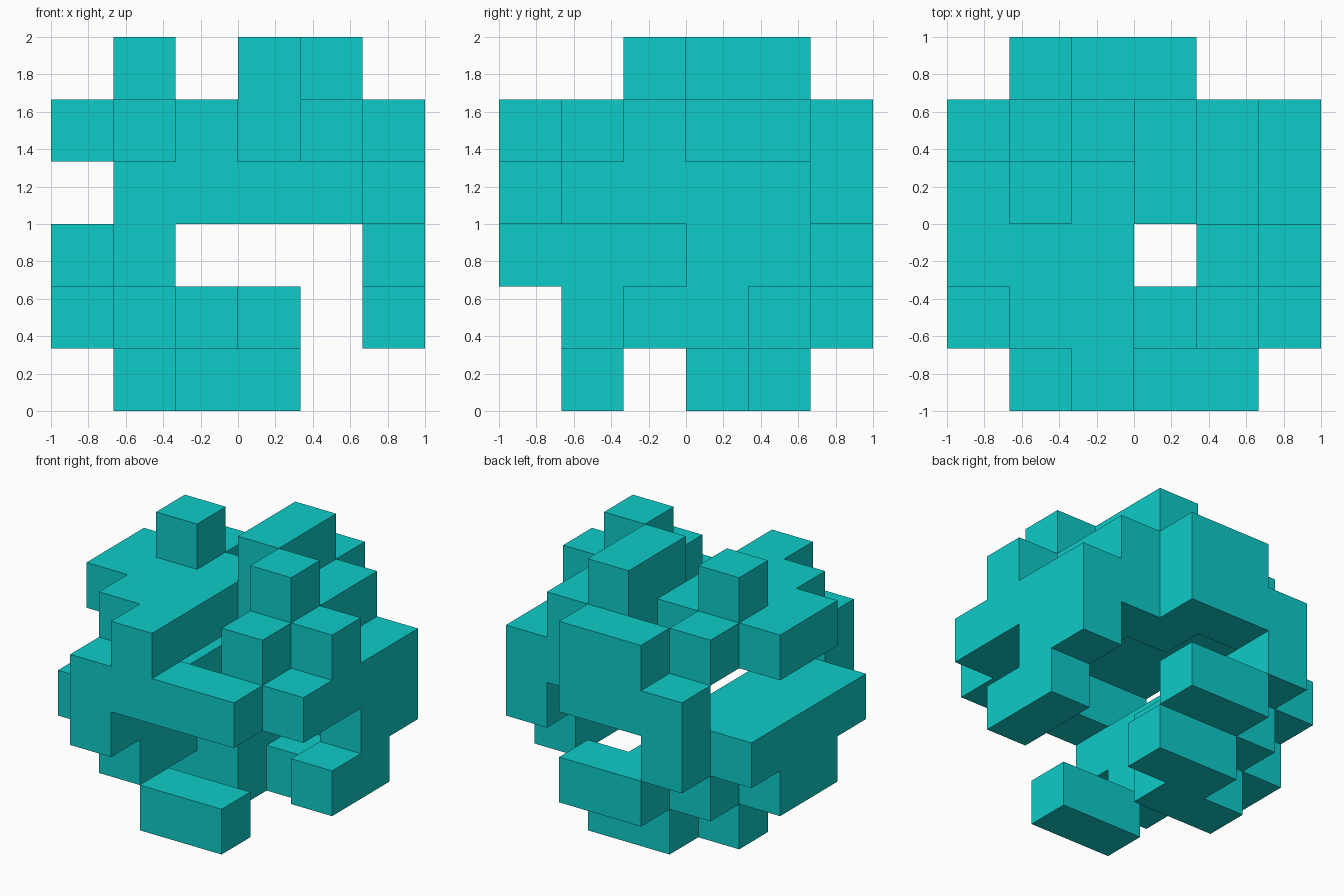
import bpy, bmesh
from mathutils import Vector

if "Cube" in bpy.data.objects:
    bpy.data.objects.remove(bpy.data.objects["Cube"])

# Layer maps, bottom to top; each row runs along x, first row is the back (+y)
LAYERS = [
    ["......", "..##..", ".##...", "......", "..##..", "......"],
    ["..##..", ".##...", "###..#", "##...#", ".#....", "......"],
    [".#....", "##...#", "##...#", "##....", "##....", ".#...."],
    [".###..", "...###", "....##", "....##", "....##", ".####."],
    ["..##..", ".#.##.", "#####.", "###.##", ".##.#.", "..#..."],
    ["......", "...#..", ".#.#..", "....#.", "......", "......"],
]
N = 6
CELL = 2.0 / N

cells = {(x, N - 1 - r, z)
         for z, rows in enumerate(LAYERS)
         for r, row in enumerate(rows)
         for x, c in enumerate(row) if c == "#"}

# Outer skin: one square wherever a filled cell meets empty space
bm = bmesh.new()
for cell in sorted(cells):
    for axis in range(3):
        for side in (-1, 1):
            near = list(cell)
            near[axis] += side
            if tuple(near) in cells:
                continue
            u, v = (axis + 1) % 3, (axis + 2) % 3
            ring = []
            for du, dv in ((0, 0), (1, 0), (1, 1), (0, 1)):
                p = Vector(cell)
                p[axis] += (side + 1) // 2
                p[u] += du
                p[v] += dv
                ring.append(bm.verts.new((p - Vector((N / 2, N / 2, 0))) * CELL))
            bm.faces.new(ring if side > 0 else ring[::-1])
bmesh.ops.remove_doubles(bm, verts=bm.verts, dist=1e-4)

# Merge coplanar squares into clean flat faces
bmesh.ops.dissolve_limit(bm, angle_limit=0.01, verts=bm.verts, edges=bm.edges)

mesh = bpy.data.meshes.new("block_cluster")
bm.to_mesh(mesh)
bm.free()

teal = bpy.data.materials.new("teal")
teal.diffuse_color = (0.004, 0.6, 0.58, 1.0)
teal.use_nodes = True
teal.node_tree.nodes["Principled BSDF"].inputs["Base Color"].default_value = teal.diffuse_color
mesh.materials.append(teal)

obj = bpy.data.objects.new("block_cluster", mesh)
bpy.context.collection.objects.link(obj)
